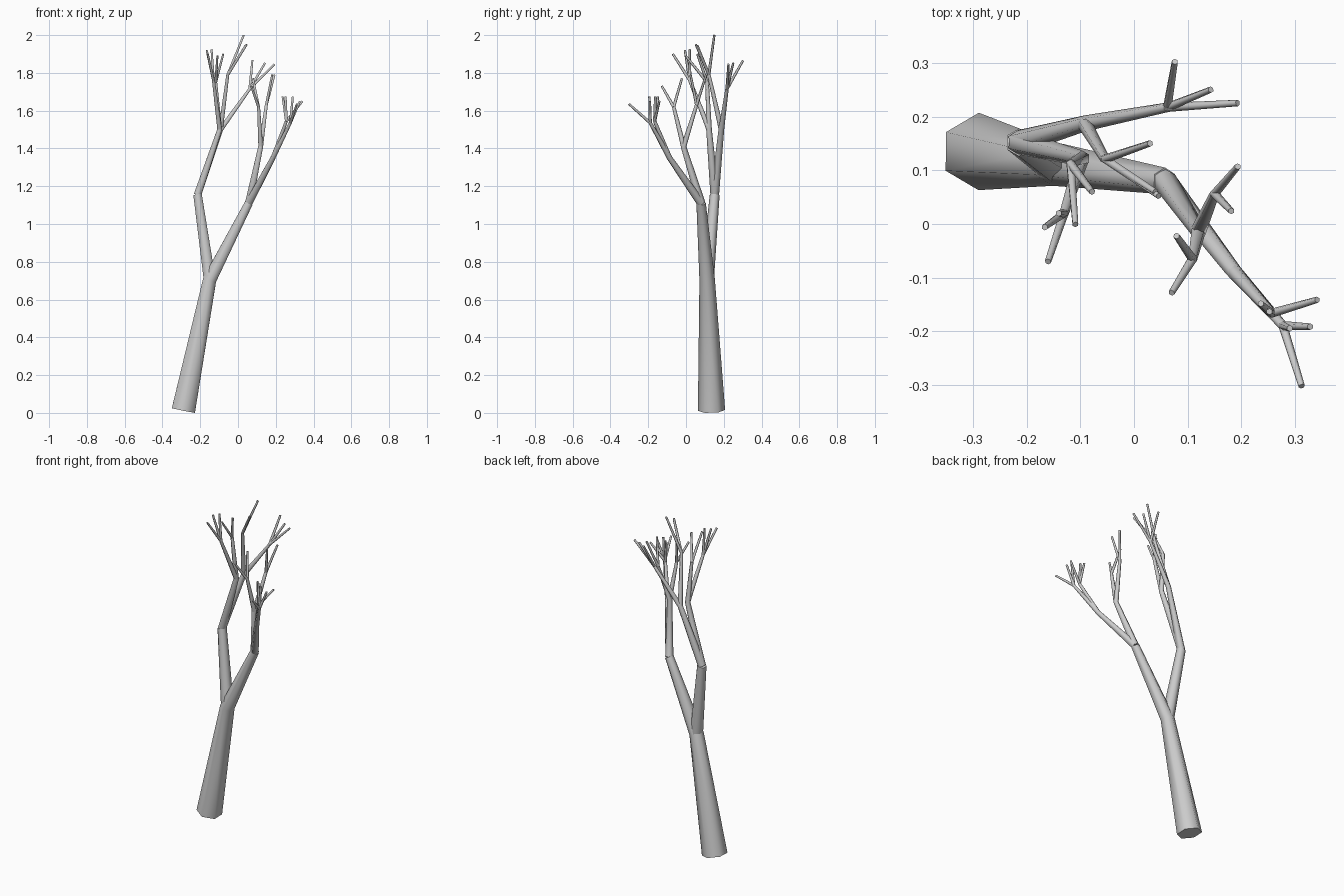
import bpy, bmesh, math
from mathutils import Vector

if "Cube" in bpy.data.objects:
    bpy.data.objects.remove(bpy.data.objects["Cube"])


def limb(name, points):
    """Six-sided tapered tube with mitred bends; points are (x, y, z, radius)."""
    bm = bmesh.new()
    pos = [Vector(p[:3]) for p in points]
    rings = []
    for i, p in enumerate(pos):
        d_in = (p - pos[i - 1]).normalized() if i else Vector()
        d_out = (pos[i + 1] - p).normalized() if i < len(pos) - 1 else Vector()
        t = (d_in + d_out).normalized()
        side = Vector((0, 1, 0))
        side = (side - t * side.dot(t)).normalized()
        other = side.cross(t)
        r = points[i][3]
        rings.append([bm.verts.new(p + r * (math.cos(a) * side + math.sin(a) * other))
                      for a in (k * math.tau / 6 for k in range(6))])
    for a, b in zip(rings, rings[1:]):
        for k in range(6):
            f = bm.faces.new((a[k], a[(k + 1) % 6], b[(k + 1) % 6], b[k]))
            f.smooth = True
    bm.faces.new(rings[0])
    bm.faces.new(rings[-1])
    bmesh.ops.recalc_face_normals(bm, faces=bm.faces)
    me = bpy.data.meshes.new(name)
    bm.to_mesh(me)
    bm.free()
    bpy.context.collection.objects.link(bpy.data.objects.new(name, me))


def twigs(name, node, tips):
    """Thin end twigs fanning out from a node."""
    for i, tip in enumerate(tips):
        limb(f"{name}_{i + 1}", [(*node, 0.0085), (*tip, 0.006)])


# trunk and its first fork
base = (-0.289, 0.135, 0.0135)
fork = (-0.15, 0.112, 0.705)
left = (-0.214, 0.152, 1.155)
right = (0.057, 0.08, 1.11)
limb("trunk", [(*base, 0.072), (*fork, 0.041), (*right, 0.025)])
limb("left_bough", [(*fork, 0.036), (*left, 0.026)])

# left crown: two near-parallel branches
inner = (-0.097, 0.122, 1.5)
outer = (-0.092, 0.187, 1.5)
n1 = (-0.118, 0.112, 1.75)
n2 = (-0.13, 0.02, 1.76)
n3 = (-0.054, 0.121, 1.79)
n4 = (0.062, 0.217, 1.715)
limb("left_inner_branch", [(*left, 0.023), (*inner, 0.015), (*n1, 0.009)])
limb("left_inner_fork", [(*inner, 0.014), (*n2, 0.009)])
limb("left_outer_branch", [(*left, 0.023), (*outer, 0.015), (*n4, 0.009)])
limb("left_outer_fork", [(*outer, 0.014), (*n3, 0.009)])
twigs("twig_a", n1, [(-0.078, 0.06, 1.9), (-0.109, -0.001, 1.89)])
twigs("twig_b", n2, [(-0.166, -0.006, 1.92), (-0.16, -0.07, 1.9), (-0.14, 0.02, 1.925)])
twigs("twig_c", n3, [(0.03, 0.15, 2.0), (0.046, 0.052, 1.95), (0.04, 0.06, 1.945)])
twigs("twig_d", n4, [(0.076, 0.302, 1.866), (0.143, 0.25, 1.852), (0.193, 0.225, 1.846)])

# right crown
mid = (0.12, -0.013, 1.41)
low = (0.185, -0.087, 1.35)
n5 = (0.15, 0.056, 1.63)
n6 = (0.109, -0.065, 1.62)
n7 = (0.256, -0.166, 1.545)
n8 = (0.277, -0.189, 1.535)
limb("right_mid_branch", [(*right, 0.023), (*mid, 0.015), (*n5, 0.009)])
limb("right_mid_fork", [(*mid, 0.014), (*n6, 0.009)])
limb("right_low_branch", [(*right, 0.023), (*low, 0.015), (*n8, 0.009)])
limb("right_low_fork", [(*low, 0.014), (*n7, 0.009)])
twigs("twig_e", n5, [(0.193, 0.107, 1.79), (0.181, 0.024, 1.79)])
twigs("twig_f", n6, [(0.079, -0.022, 1.77), (0.07, -0.128, 1.73)])
twigs("twig_g", n7, [(0.341, -0.141, 1.65), (0.236, -0.148, 1.675), (0.252, -0.163, 1.675)])
twigs("twig_h", n8, [(0.328, -0.191, 1.65), (0.29, -0.194, 1.675), (0.312, -0.302, 1.635)])
